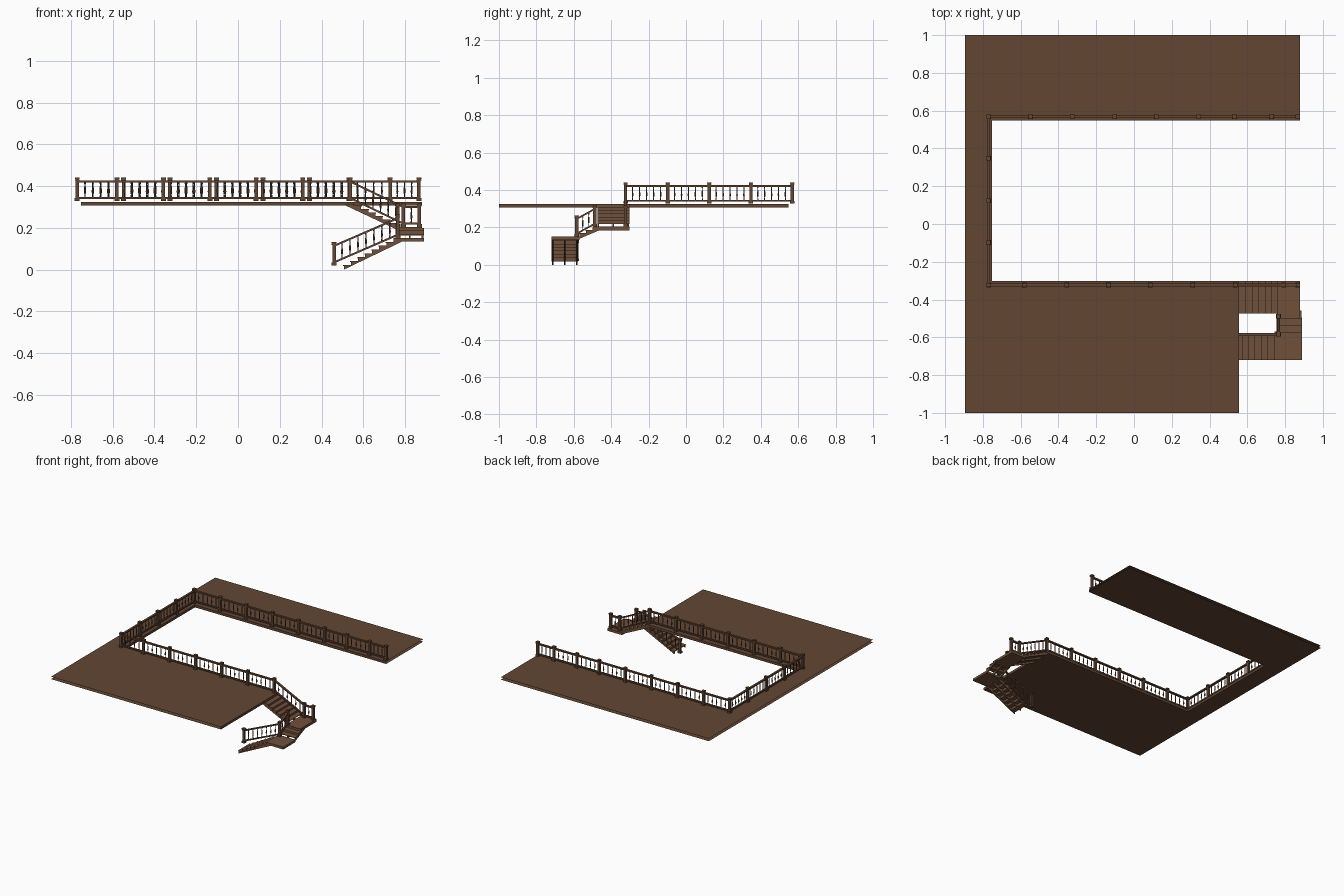
import bpy, bmesh, math
from mathutils import Vector

if "Cube" in bpy.data.objects:
    bpy.data.objects.remove(bpy.data.objects["Cube"])

def material(name, col):
    m = bpy.data.materials.new(name)
    m.diffuse_color = (*col, 1)
    m.use_nodes = True
    m.node_tree.nodes["Principled BSDF"].inputs["Base Color"].default_value = m.diffuse_color
    return m

WOOD = material("brown_wood", (0.125, 0.062, 0.034))
LIGHT = material("trim_wood", (0.16, 0.08, 0.043))

def finish(name, bm, mat):
    me = bpy.data.meshes.new(name)
    bm.to_mesh(me)
    bm.free()
    me.materials.append(mat)
    ob = bpy.data.objects.new(name, me)
    bpy.context.collection.objects.link(ob)

def prism(bm, a, b):
    """Close two matching vertex loops into a solid."""
    va, vb = [bm.verts.new(p) for p in a], [bm.verts.new(p) for p in b]
    faces = [bm.faces.new(va), bm.faces.new(vb)]
    n = len(a)
    for i in range(n):
        j = (i + 1) % n
        faces.append(bm.faces.new((va[i], va[j], vb[j], vb[i])))
    bmesh.ops.recalc_face_normals(bm, faces=faces)

def box(bm, x0, x1, y0, y1, z0, z1):
    ring = [(x0, y0), (x1, y0), (x1, y1), (x0, y1)]
    prism(bm, [(*p, z0) for p in ring], [(*p, z1) for p in ring])

def beam(bm, p, q, w, z0, z1):
    """Rail between two points with vertical ends."""
    p, q = Vector(p), Vector(q)
    d = (q - p).to_2d().normalized()
    s = Vector((-d.y, d.x, 0)) * w / 2
    sec = [s + Vector((0, 0, z0)), s + Vector((0, 0, z1)),
           -s + Vector((0, 0, z1)), -s + Vector((0, 0, z0))]
    prism(bm, [p + v for v in sec], [q + v for v in sec])

def post(bm, p):
    x, y, z = p
    for w, a, b in ((0.012, 0, 0.014), (0.0085, 0.014, 0.098),
                    (0.0115, 0.098, 0.103), (0.009, 0.103, 0.106), (0.0115, 0.106, 0.112)):
        box(bm, x - w, x + w, y - w, y + w, z + a, z + b)

def baluster(bm, p, z0, z1):
    prof = [(0, .003), (.12, .003), (.18, .002), (.36, .005), (.85, .0022), (.9, .0035), (1, .003)]
    rings = []
    for t, r in prof:
        rings.append([bm.verts.new((p.x + r * math.cos(k * math.pi / 3),
                                    p.y + r * math.sin(k * math.pi / 3),
                                    p.z + z0 + t * (z1 - z0))) for k in range(6)])
    for a, b in zip(rings, rings[1:]):
        for k in range(6):
            bm.faces.new((a[k], a[(k + 1) % 6], b[(k + 1) % 6], b[k]))

def railing(name, pts):
    posts, rails, bals = bmesh.new(), bmesh.new(), bmesh.new()
    for p in pts:
        post(posts, p)
    for p, q in zip(pts, pts[1:]):
        p, q = Vector(p), Vector(q)
        beam(rails, p, q, 0.016, 0.089, 0.099)
        beam(rails, p, q, 0.012, 0.010, 0.020)
        n = max(2, round((q - p).to_2d().length / 0.036))
        for i in range(1, n):
            baluster(bals, p.lerp(q, i / n), 0.018, 0.091)
    finish(name + "_posts", posts, WOOD)
    finish(name + "_rails", rails, WOOD)
    finish(name + "_balusters", bals, WOOD)

def flight(name, start, d, width, n, go, rise, depth):
    """Treads, risers and sawtooth stringers descending along d."""
    o, d = Vector(start), Vector((*d, 0))
    side = Vector((-d.y, d.x, 0))
    P = lambda u, v, w: o + d * u + side * v + Vector((0, 0, w))
    def bar(bm, u0, u1, w0, w1):
        sec = [(u0, w0), (u1, w0), (u1, w1), (u0, w1)]
        prism(bm, [P(u, -width / 2, w) for u, w in sec], [P(u, width / 2, w) for u, w in sec])
    bm, st = bmesh.new(), bmesh.new()
    for i in range(n):
        bar(bm, i * go - 0.002, (i + 1) * go + 0.004, -(i + 1) * rise - 0.005, -(i + 1) * rise)
    for i in range(n):
        bar(bm, i * go - 0.002, i * go + 0.001, -(i + 1) * rise, -i * rise - 0.005)
    prof = [(-0.04, -0.010), (0, -0.010), (0, -rise - 0.004)]
    for i in range(n):
        prof.append(((i + 1) * go, -(i + 1) * rise - 0.004))
        if i < n - 1:
            prof.append(((i + 1) * go, -(i + 2) * rise - 0.004))
    prof += [(n * go, -n * rise - depth), (-0.04, -0.018)]
    for v in (-width / 2 + 0.006, 0, width / 2 - 0.006):
        prism(st, [P(u, v - 0.004, w) for u, w in prof], [P(u, v + 0.004, w) for u, w in prof])
    finish(name + "_treads", bm, LIGHT)
    finish(name + "_stringers", st, LIGHT)

# U-shaped gallery floor: top and underside sheets, fascia only on the exposed edges
TOP, BOT = 0.325, 0.306
outline = [(-0.895, -1), (0.555, -1), (0.555, -0.302), (-0.752, -0.302),
           (-0.752, 0.549), (0.88, 0.549), (0.88, 1), (-0.895, 1)]
bm = bmesh.new()
up = [bm.verts.new((*p, TOP)) for p in outline]
lo = [bm.verts.new((*p, BOT)) for p in outline]
bm.faces.new(up)
bm.faces.new(lo[::-1])
for i in range(1, 5):
    bm.faces.new((lo[i], lo[i + 1], up[i + 1], up[i]))
finish("gallery_floor", bm, WOOD)

# Staircase landings
L1, L2 = 0.205, 0.152
bm = bmesh.new()
box(bm, 0.757, 0.88, -0.498, -0.302, L1 - 0.02, L1)
finish("upper_landing", bm, LIGHT)
bm = bmesh.new()
box(bm, 0.745, 0.89, -0.72, -0.57, L2 - 0.018, L2)
finish("lower_landing", bm, LIGHT)

# Three flights of stairs
flight("upper_flight", (0.555, -0.388, TOP), (1, 0), 0.172, 6, 0.034, 0.0171, 0.030)
flight("middle_flight", (0.822, -0.498, L1), (0, -1), 0.135, 2, 0.036, 0.0177, 0.030)
flight("lower_flight", (0.745, -0.648, L2), (-1, 0), 0.142, 7, 0.034, 0.0185, 0.0225)

# Railings around the opening
Z = TOP + 0.003
bx = [0.866, 0.728, 0.532, 0.342, 0.119, -0.103, -0.326, -0.548, -0.77]
fx = [-0.77, -0.58, -0.357, -0.135, 0.087, 0.31, 0.537]
path = [(x, 0.568, Z) for x in bx] + [(-0.77, y, Z) for y in (0.347, 0.124, -0.098)]
path += [(x, -0.323, Z) for x in fx]
path += [(0.792, -0.323, L1), (0.868, -0.323, L1)]
railing("gallery_railing", path)

# Inner stair railing
railing("stair_railing", [(0.765, -0.488, L1), (0.765, -0.584, L2), (0.46, -0.584, 0.02)])
